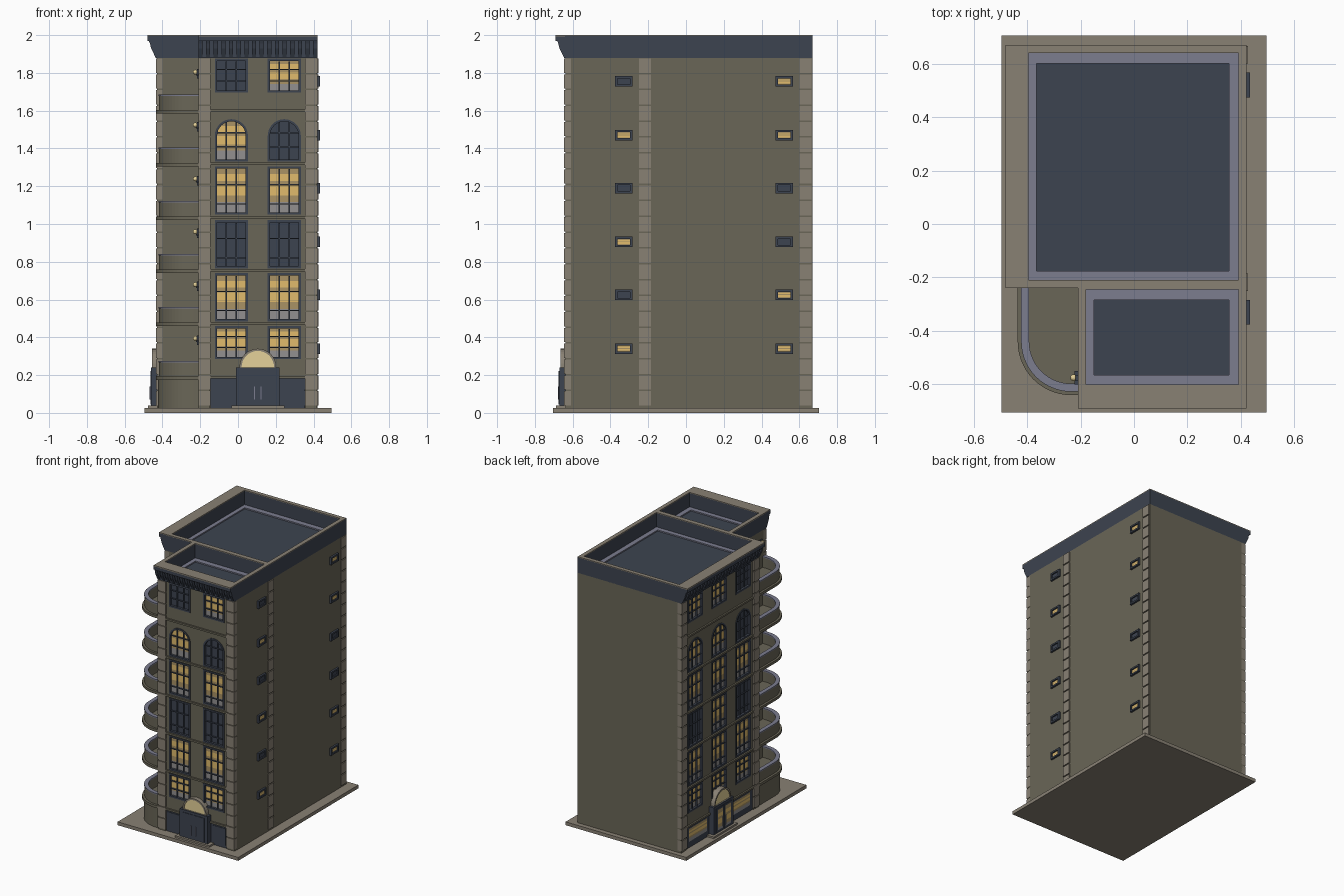
import bpy, bmesh, math
from mathutils import Matrix, Vector

if "Cube" in bpy.data.objects:
    bpy.data.objects.remove(bpy.data.objects["Cube"])


def material(name, rgb):
    m = bpy.data.materials.new(name)
    m.diffuse_color = (*rgb, 1)
    m.use_nodes = True
    m.node_tree.nodes["Principled BSDF"].inputs["Base Color"].default_value = m.diffuse_color
    return m


WALL = material("olive wall", (.144, .133, .095))
TAN = material("tan stone", (.25, .22, .175))
DARK = material("dark slate blue", (.046, .057, .08))
LILAC = material("lilac grey", (.20, .205, .275))
GOLD = material("window gold", (.75, .50, .15))
BROWN = material("window brown", (.40, .29, .13))
GREY = material("window grey", (.29, .28, .28))
PALE = material("pale gold", (.78, .64, .32))


def finish(bm, name, mats):
    bmesh.ops.recalc_face_normals(bm, faces=bm.faces)
    me = bpy.data.meshes.new(name)
    bm.to_mesh(me)
    bm.free()
    for m in mats:
        me.materials.append(m)
    ob = bpy.data.objects.new(name, me)
    bpy.context.collection.objects.link(ob)
    return ob


def frame(origin, u, v):
    """Local axes: u along the facade, v up, w outwards."""
    u, v = Vector(u), Vector(v)
    m = Matrix((u, v, u.cross(v))).transposed().to_4x4()
    m.translation = origin
    return m


I = Matrix()


def boxes(name, items, mat, M=I):
    bm = bmesh.new()
    for u0, u1, v0, v1, w0, w1 in items:
        t = Matrix.Translation(((u0 + u1) / 2, (v0 + v1) / 2, (w0 + w1) / 2))
        bmesh.ops.create_cube(bm, size=1, matrix=M @ t @ Matrix.Diagonal((u1 - u0, v1 - v0, w1 - w0, 1)))
    return finish(bm, name, [mat])


def panel(name, outlines, w0, w1, mat, M=I):
    """Flat plate from outlines (inner ones become holes), extruded w0..w1."""
    cu = bpy.data.curves.new(name, 'CURVE')
    cu.dimensions, cu.fill_mode, cu.extrude = '2D', 'BOTH', (w1 - w0) / 2
    for pts in outlines:
        s = cu.splines.new('POLY')
        s.points.add(len(pts) - 1)
        for p, q in zip(s.points, pts):
            p.co = (q[0], q[1], 0, 1)
        s.use_cyclic_u = True
    tmp = bpy.data.objects.new("tmp", cu)
    bpy.context.collection.objects.link(tmp)
    me = bpy.data.meshes.new_from_object(tmp.evaluated_get(bpy.context.evaluated_depsgraph_get()))
    bm = bmesh.new()
    bm.from_mesh(me)
    bpy.data.objects.remove(tmp)
    bpy.data.meshes.remove(me)
    for f in bm.faces:
        f.material_index = 0
        f.smooth = False
    bmesh.ops.remove_doubles(bm, verts=bm.verts, dist=1e-5)
    bmesh.ops.transform(bm, matrix=M @ Matrix.Translation((0, 0, (w0 + w1) / 2)), verts=bm.verts)
    return finish(bm, name, [mat])


def rect(a, b, c, d):
    return [(a, c), (b, c), (b, d), (a, d)]


def opening(c, h, z0, z1, arch):
    if not arch:
        return rect(c - h, c + h, z0, z1)
    return [(c - h, z0), (c + h, z0)] + [(c + h * math.cos(math.pi * i / 16),
            z1 - h + h * math.sin(math.pi * i / 16)) for i in range(17)]


def glass(name, pts, z0, z1, lit, M, w=-.02):
    """Pane cut into horizontal colour bands when lit."""
    bm = bmesh.new()
    bm.faces.new([bm.verts.new((x, y, w)) for x, y in pts])
    bands = [(.26, 1), (.40, 2), (.60, 3), (.70, 2), (.84, 3), (1.1, 2)] if lit else []
    for t, _ in bands[:-1]:
        bmesh.ops.bisect_plane(bm, geom=bm.verts[:] + bm.edges[:] + bm.faces[:],
                               plane_co=(0, z0 + t * (z1 - z0), 0), plane_no=(0, 1, 0))
    for f in bm.faces:
        t = (f.calc_center_median().y - z0) / (z1 - z0)
        f.material_index = next((k for b, k in bands if t < b), 0)
    ob_faces = bm.faces[:]
    bmesh.ops.transform(bm, matrix=M, verts=bm.verts)
    if ob_faces[0].normal.dot(M.to_3x3().col[2]) < 0:
        bmesh.ops.reverse_faces(bm, faces=ob_faces)
    return finish(bm, name, [DARK, GREY, BROWN, GOLD])


def pilaster(name, u0, u1, w1, M):
    n = 22
    step = (1.88 - .035) / n
    boxes(name, [(u0, u1, .035 + i * step + .004, .035 + (i + 1) * step - .004, -.03, w1)
                 for i in range(n)], TAN, M)
    boxes(name + "_core", [(u0 + .002, u1 - .002, .025, 1.88, -.03, w1 - .007)], WALL, M)


ROWS = [(.285, .46), (.485, .74), (.765, 1.02), (1.05, 1.305), (1.33, 1.555), (1.695, 1.875)]
FLOORS = [.19, .475, .755, 1.035, 1.32, 1.6]


def facade(tag, M, half, cols, lit, door_lit):
    h = .0875
    holes, bars = [], []
    for r, (z0, z1) in enumerate(ROWS):
        arch = r == 4
        for k, c in enumerate(cols):
            out = opening(c, h, z0, z1, arch)
            holes.append(out)
            panel(f"{tag}_window_frame", [out, opening(c, h - .012, z0 + .012, z1 - .012, arch)],
                  -.029, -.003, DARK, M)
            glass(f"{tag}_window_glass", out, z0, z1, lit[r][k] == "1", M)
            # mullions and transoms
            for d in (-.027, .027):
                bars.append((c + d - .004, c + d + .004, z0, z1 - .015, -.022, -.011))
            for t in ((.35, .68) if z1 - z0 < .24 else (.22, .62)):
                z = z0 + t * (z1 - z0)
                bars.append((c - h + .005, c + h - .005, z - .003, z + .003, -.022, -.012))
    boxes(f"{tag}_window_bars", bars, DARK, M)
    panel(f"{tag}_wall", [rect(-half + .06, half - .06, .19, 1.88)] + holes, -.03, -.008, WALL, M)
    boxes(f"{tag}_floor_ledges", [(-half + .06, half - .06, z - .007, z + .006, -.03, .004)
                                  for z in FLOORS], WALL, M)
    for s, (a, b) in enumerate(((-half, -half + .065), (half - .065, half))):
        pilaster(f"{tag}_pilaster", a, b, .005, M)
    # ground floor shop panels either side of the entrance
    e = half - .065
    boxes(f"{tag}_plinth", [(-e, e, .025, .183, -.03, -.008)], DARK, M)
    for a, b in ((-e + .012, -.127), (.127, e - .012)):
        if door_lit:
            glass(f"{tag}_shop_glass", rect(a + .02, b - .02, .07, .165), .07, .165, True, M, -.006)
        else:
            boxes(f"{tag}_shop_panel", [(a, b, .045, .17, -.01, -.004)], DARK, M)
    # entrance porch, step, doors and half-round canopy
    boxes(f"{tag}_step", [(-.14, .14, .025, .038, -.03, .047)], TAN, M)
    boxes(f"{tag}_porch", [(-.115, .115, .038, .24, -.03, .03)], DARK, M)
    boxes(f"{tag}_door_leaves", [(-.088, -.004, .045, .222, .03, .034), (.004, .088, .045, .222, .03, .034)], DARK, M)
    if door_lit:
        for a, b in ((-.078, -.014), (.014, .078)):
            glass(f"{tag}_door_glass", rect(a, b, .06, .21), .03, .21, True, M, .036)
    boxes(f"{tag}_door_handles", [(-.02, -.015, .07, .14, .03, .038), (.015, .02, .07, .14, .03, .038)], LILAC, M)
    panel(f"{tag}_canopy_fan", [opening(0, .09, .24, .332, True)], -.03, .018, PALE, M)
    panel(f"{tag}_canopy_arch", [opening(0, .097, .239, .340, True), opening(0, .086, .241, .328, True)],
          -.03, .024, TAN, M)
    # cornice: overhanging shelf on a row of sloped brackets
    boxes(f"{tag}_cornice_shelf", [(-half, half, 1.968, 1.994, -.02, .05)], DARK, M)
    bm = bmesh.new()
    prof = [(0, 1.88), (.008, 1.885), (.030, 1.93), (.036, 1.955), (.042, 1.97), (0, 1.97)]
    n = round(2 * half / .04)
    for i in range(n):
        c = -half + .011 + i * (2 * half - .022) / (n - 1)
        f = bm.faces.new([bm.verts.new((c - .011, z, w)) for w, z in prof])
        g = bmesh.ops.extrude_face_region(bm, geom=[f])
        bmesh.ops.translate(bm, vec=(.022, 0, 0), verts=[v for v in g["geom"] if isinstance(v, bmesh.types.BMVert)])
    bmesh.ops.transform(bm, matrix=M, verts=bm.verts)
    finish(bm, f"{tag}_cornice_brackets", [DARK])
    boxes(f"{tag}_cornice_fillet", [(-half, half, 1.88, 1.90, -.02, .006)], DARK, M)


# base plate and L-shaped body
boxes("base_plate", [(-.495, .495, -.705, .705, 0, .025)], TAN)


def ell(l, f, lo=-.24):
    return [(l, .67), (l, lo), (-.21, lo), (-.21, f), (.42, f), (.42, .67)]


panel("body", [ell(-.40, -.61)], .02, 1.88, WALL)
boxes("body_corner_fill", [(-.43, -.38, -.24, -.20, .02, 1.88), (-.43, -.38, .64, .67, .02, 1.88)], WALL)

# roof parapet, stone coping, sunken roofs with lilac kerbs
PITS = [(-.395, .39, -.21, .64), (-.18, .39, -.60, -.245)]
pits = [rect(*p) for p in PITS]
panel("roof_parapet", [ell(-.43, -.64)] + pits, 1.879, 1.994, DARK)
panel("roof_coping", [ell(-.48, -.69)] + pits, 1.992, 2.0, TAN)
for a, b, c, d in PITS:
    boxes("roof_floor", [(a, b, c, d, 1.875, 1.884)], DARK)
    panel("roof_kerb", [rect(a, b, c, d), rect(a + .03, b - .035, c + .035, d - .04)], 1.88, 1.893, LILAC)

# street facades
facade("front", frame((.105, -.64, 0), (1, 0, 0), (0, 0, 1)), .315, (-.14, .14),
       ["11", "11", "00", "11", "10", "01"], False)
facade("left", frame((-.43, .215, 0), (0, -1, 0), (0, 0, 1)), .455, (-.28, 0, .28),
       ["111", "111", "010", "111", "110", "110"], True)

# right side: pilasters and small framed windows
R = frame((.42, 0, 0), (0, 1, 0), (0, 0, 1))
pilaster("right_pilaster", -.25, -.185, .007, R)
pilaster("right_pilaster", .60, .665, .007, R)
for y, lit in ((-.33, "101010"), (.52, "110011")):
    for z, on in zip((.34, .625, .905, 1.19, 1.47, 1.755), lit):
        panel("side_window_frame", [rect(y - .046, y + .046, z - .028, z + .028),
                                    rect(y - .033, y + .033, z - .016, z + .016)], -.01, .014, DARK, R)
        glass("side_window_glass", rect(y - .035, y + .035, z - .018, z + .018), z - .03, z + .018, on == "1", R, .005)


# rounded corner balconies
def sweep(d):
    arc = [(-.235 - (.2 - d) * math.cos(math.pi / 2 * i / 14), -.44 - (.2 - d) * math.sin(math.pi / 2 * i / 14))
           for i in range(15)]
    return [(-.435 + d, -.235)] + arc + [(-.205, -.64 + d)]


def ring(a, b):
    return sweep(a) + sweep(b)[::-1]


panel("rounded_ground_floor", [sweep(.012) + [(-.205, -.235)]], .02, .18, WALL)
for z in FLOORS:
    panel("balcony_slab", [sweep(0) + [(-.205, -.235)]], z - .015, z + .004, WALL)
    panel("balcony_parapet", [ring(.016, .040)], z, z + .079, WALL)
    panel("balcony_cap", [ring(.013, .043)], z + .078, z + .086, LILAC)
    # wall lamp beside each balcony
    boxes("lamp_bracket", [(-.222, -.205, -.60, -.55, z + .185, z + .193), (-.218, -.208, -.585, -.565, z + .17, z + .22)], DARK)
    bm = bmesh.new()
    bmesh.ops.create_uvsphere(bm, u_segments=10, v_segments=6, radius=.013,
                              matrix=Matrix.Translation((-.226, -.575, z + .204)))
    finish(bm, "lamp_globe", [PALE])
